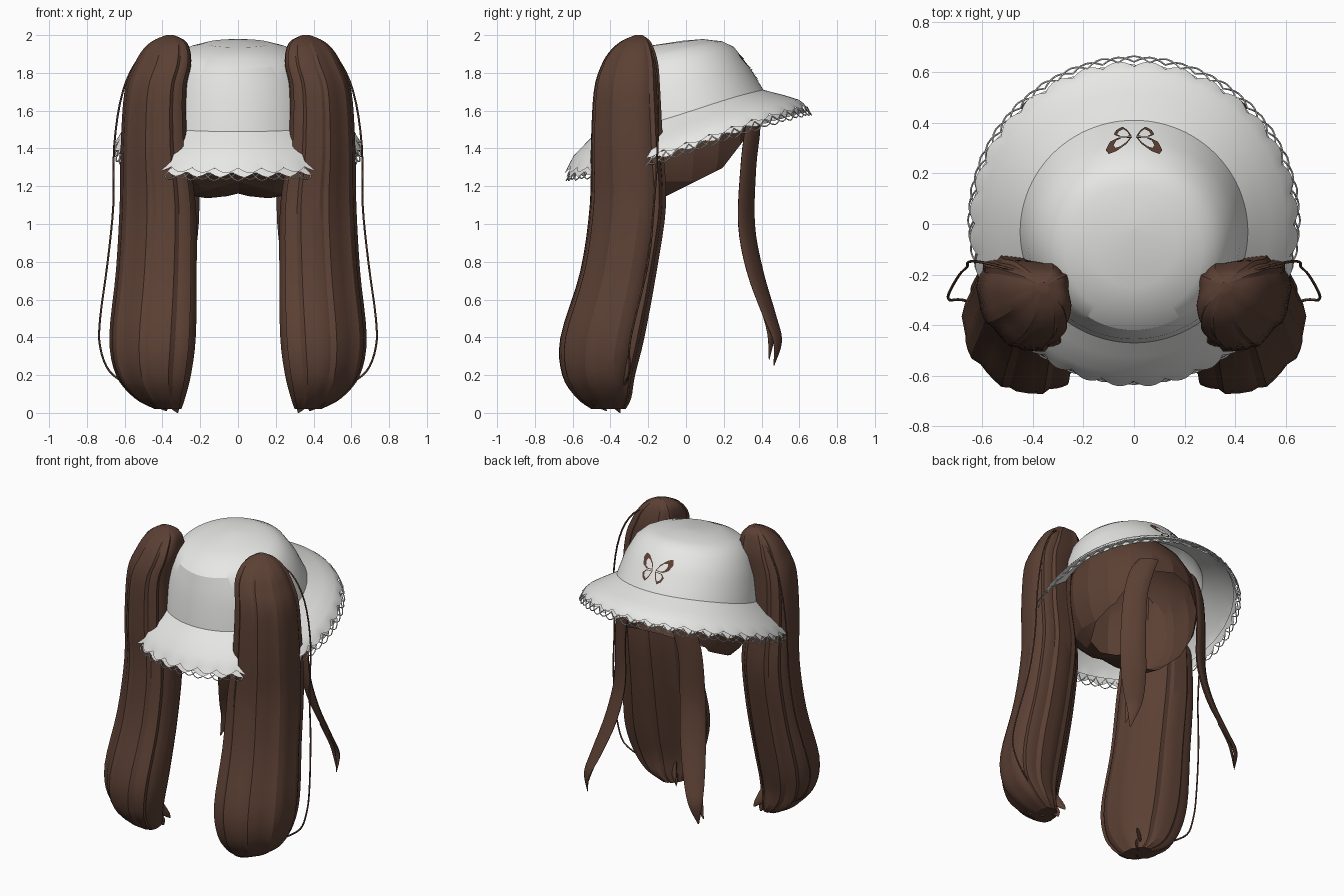
import bpy, bmesh, math
from mathutils import Vector
from mathutils.bvhtree import BVHTree

if "Cube" in bpy.data.objects:
    bpy.data.objects.remove(bpy.data.objects["Cube"], do_unlink=True)


def material(name, rgb):
    m = bpy.data.materials.new(name)
    m.use_nodes = True
    m.diffuse_color = (*rgb, 1)
    m.node_tree.nodes["Principled BSDF"].inputs["Base Color"].default_value = (*rgb, 1)
    return m


WHITE = material("hat white", (0.8, 0.8, 0.79))
BROWN = material("hair brown", (0.105, 0.051, 0.034))


def activate(ob):
    bpy.ops.object.select_all(action="DESELECT")
    ob.select_set(True)
    bpy.context.view_layer.objects.active = ob


def finish(name, bm, mat, angle=30):
    bmesh.ops.recalc_face_normals(bm, faces=bm.faces)
    me = bpy.data.meshes.new(name)
    bm.to_mesh(me)
    bm.free()
    ob = bpy.data.objects.new(name, me)
    bpy.context.collection.objects.link(ob)
    me.materials.append(mat)
    activate(ob)
    bpy.ops.object.shade_smooth_by_angle(angle=math.radians(angle))


def loft(rings, caps=False):
    bm = bmesh.new()
    loops = [[bm.verts.new(p) for p in ring] for ring in rings]
    n = len(loops[0])
    for a, b in zip(loops, loops[1:]):
        for j in range(n):
            k = (j + 1) % n
            bm.faces.new((a[j], a[k], b[k], b[j]))
    if caps:
        bm.faces.new(loops[0])
        bm.faces.new(loops[-1])
    return bm


def smooth_rows(rows, steps=4):
    # Catmull-Rom through rows of numbers
    vs = [Vector(r) for r in rows]
    out = []
    for i in range(len(vs) - 1):
        p0, p1, p2, p3 = vs[max(i - 1, 0)], vs[i], vs[i + 1], vs[min(i + 2, len(vs) - 1)]
        for s in range(steps):
            t = s / steps
            out.append(p1 + (p2 - p0) * (t / 2) + (p0 * 2 - p1 * 5 + p2 * 4 - p3) * (t * t / 2)
                       + (p1 * 3 - p0 - p2 * 3 + p3) * (t ** 3 / 2))
    return out + [vs[-1]]


def thread(name, pts, radius, mat, cyclic=False):
    cu = bpy.data.curves.new(name, "CURVE")
    cu.dimensions = "3D"
    cu.bevel_depth = radius
    cu.bevel_resolution = 0
    sp = cu.splines.new("POLY")
    sp.points.add(len(pts) - 1)
    for point, p in zip(sp.points, pts):
        point.co = (*p, 1)
    sp.use_cyclic_u = cyclic
    ob = bpy.data.objects.new(name, cu)
    bpy.context.collection.objects.link(ob)
    cu.materials.append(mat)
    activate(ob)
    bpy.ops.object.convert(target="MESH")


# Tilted sun hat: rings of (centre y, radius x, radius y, centre z, tilt, sag)
SCALLOPS, SEG = 32, 192


def hat_point(a, cy, rx, ry, z, tilt, sag):
    c, s = math.cos(a), math.sin(a)
    return Vector((rx * c, cy + ry * s, z + tilt * ry * s - sag * c * c * (1 - 1.5 * s)))


HAT = [
    (-0.02, 0.001, 0.001, 1.970, 0.10, 0),
    (-0.08, 0.17, 0.17, 1.957, 0.13, 0),
    (-0.11, 0.27, 0.26, 1.922, 0.19, 0),
    (-0.115, 0.32, 0.305, 1.895, 0.24, 0),
    (-0.09, 0.37, 0.345, 1.843, 0.27, 0),
    (-0.06, 0.42, 0.395, 1.740, 0.23, 0.01),
    (-0.03, 0.45, 0.44, 1.600, 0.25, 0.02),
    (0.0, 0.535, 0.525, 1.557, 0.235, 0.03),
    (0.0, 0.60, 0.595, 1.510, 0.25, 0.03),
    (0.0, 0.63, 0.622, 1.475, 0.265, 0.03),
]
angles = [math.tau * i / SEG for i in range(SEG)]
rings = [[hat_point(a, *r) for a in angles] for r in HAT]


def scallop(a, phase=0.0):
    return abs(math.sin(a * SCALLOPS / 2 + phase))


def edge(a, grow, drop, shift=0.0):
    return hat_point(a, shift, 0.63 + grow, 0.622 + grow, 1.468 - drop, 0.268, 0.03)


rings.append([edge(a, 0.002 + 0.02 * scallop(a), 0.005 + 0.02 * scallop(a)) for a in angles])
bm = loft(rings)
surface = BVHTree.FromBMesh(bm)
finish("sun_hat", bm, WHITE)

# Lace: a ruffle and looping threads below the brim edge
ruffle = [[edge(a, -0.01, 0.01) for a in angles],
          [edge(a, 0.012 * scallop(a, 0.8), 0.025 + 0.025 * scallop(a, 0.8)) for a in angles]]
finish("lace_ruffle", loft(ruffle), WHITE)
for i, (phase, size) in enumerate([(0, 0.045), (math.pi / 2, 0.05)]):
    pts = [edge(a, 0.004 + size * 0.45 * scallop(a, phase), 0.015 + size * scallop(a, phase), 0.015)
           for a in angles]
    thread(f"lace_thread_{i + 1}", pts, 0.0035, WHITE, cyclic=True)

# Butterfly outline, draped on the face side of the crown
UPPER = [(0.008, 1.825), (0.03, 1.86), (0.07, 1.89), (0.1, 1.895), (0.112, 1.87), (0.095, 1.835),
         (0.06, 1.82)]
LOWER = [(0.008, 1.82), (0.06, 1.815), (0.08, 1.795), (0.07, 1.77), (0.045, 1.755), (0.025, 1.78)]


def drape(x, z):
    hit = surface.ray_cast(Vector((x, 2, z)), Vector((0, -1, 0)))[0]
    return hit + Vector((0, 0.005, 0.0035))


for side, sx in (("left", 1), ("right", -1)):
    for label, wing, pull, (fx, fz) in (("upper", UPPER, 0.62, (0.03, 1.835)),
                                        ("lower", LOWER, 0.7, (0.036, 1.805))):
        outer = [drape(sx * x, z) for x, z in wing]
        inner = [drape(sx * (fx + (x - fx) * pull), fz + (z - fz) * pull) for x, z in wing]
        finish(f"butterfly_{label}_wing_{side}", loft([outer, inner]), BROWN)

# Hair cap under the hat: full at the nape, parted in the middle, open towards the face
bm = bmesh.new()
bmesh.ops.create_uvsphere(bm, u_segments=18, v_segments=14, radius=1)
for v in bm.verts:
    x, y, z = v.co
    if z < 0:
        v.co /= (math.hypot(x, y) ** 2.6 + abs(z) ** 2.6) ** (1 / 2.6)
    v.co = v.co * 0.415 + Vector((0, -0.03, 1.505))
    if z < -0.5:
        v.co.z += 0.07 * max(0, 1 - abs(v.co.x) / 0.25)
for co, no in (((0, 0.18, 1.29), (0, 0.5, -1)), ((0, 0.25, 1.37), (0, 1.3, -1))):
    bmesh.ops.bisect_plane(bm, geom=bm.verts[:] + bm.edges[:] + bm.faces[:],
                           plane_co=co, plane_no=no, clear_outer=True)
finish("hair_cap", bm, BROWN, 18)

# Pigtail sections: height, inner x, outer x, back y, face-side y
PIGTAIL = smooth_rows([
    (2.00, 0.34, 0.38, -0.27, -0.23),
    (1.97, 0.28, 0.45, -0.34, -0.19),
    (1.92, 0.255, 0.505, -0.40, -0.165),
    (1.84, 0.25, 0.55, -0.45, -0.145),
    (1.70, 0.275, 0.60, -0.49, -0.135),
    (1.40, 0.265, 0.62, -0.505, -0.12),
    (1.10, 0.225, 0.625, -0.51, -0.105),
    (0.75, 0.22, 0.645, -0.56, -0.155),
    (0.40, 0.225, 0.68, -0.665, -0.22),
    (0.20, 0.25, 0.645, -0.655, -0.27),
    (0.08, 0.28, 0.55, -0.58, -0.29),
    (0.02, 0.30, 0.44, -0.50, -0.32),
])


def pigtail_ring(k, sx, n=40):
    z, x0, x1, y0, y1 = PIGTAIL[k]
    ring = []
    for j in range(n):
        a = math.tau * j / n + 0.004 * k
        c, s = math.cos(a), math.sin(a)
        if c * s > 0:                           # full outer face side and inner back
            power = 0.52
        elif c > 0:                             # flattened outer back
            power = 1.4
        else:                                   # inner face side, flatter lower down
            power = 1.4 - 0.7 * min(1, max(0, (z - 1.5) / 0.3))
        r = 1.01 - 0.07 * (j % 4) / 3           # overlapping locks
        ring.append(Vector((
            sx * ((x0 + x1) / 2 + (x1 - x0) / 2 * r * math.copysign(abs(c) ** power, c)),
            (y0 + y1) / 2 + (y1 - y0) / 2 * r * math.copysign(abs(s) ** power, s), z)))
    return ring


def ribbon(name, rows, sx, mat, axis=(-0.84, 0.54), steps=4, n=10):
    # Flat lens-shaped lock along rows of (x, y, z, half width)
    rings = []
    for x, y, z, w in smooth_rows(rows, steps):
        ring = []
        for j in range(n):
            u = w * math.cos(math.tau * j / n)
            t = 0.25 * w * math.sin(math.tau * j / n)
            ring.append(Vector((sx * (x + axis[0] * u + axis[1] * t),
                                y + axis[1] * u - axis[0] * t, z)))
        rings.append(ring)
    finish(name, loft(rings, caps=True), mat)


CURL = [(0.38, -0.21, 1.96), (0.52, -0.17, 1.88), (0.61, -0.15, 1.7), (0.655, -0.15, 1.42),
        (0.66, -0.17, 1.1), (0.69, -0.2, 0.8), (0.73, -0.27, 0.5), (0.73, -0.3, 0.35),
        (0.68, -0.3, 0.22), (0.57, -0.33, 0.14)]
LOCK = [(0.18, 0.36, 1.58, 0.06), (0.23, 0.35, 1.48, 0.075), (0.265, 0.33, 1.3, 0.075),
        (0.275, 0.32, 1.0, 0.08), (0.31, 0.365, 0.75, 0.08), (0.37, 0.44, 0.52, 0.065),
        (0.41, 0.485, 0.38, 0.042), (0.42, 0.465, 0.25, 0.004)]
FORK = [(0.35, 0.42, 0.56, 0.05), (0.4, 0.45, 0.42, 0.035), (0.44, 0.44, 0.28, 0.003)]
TIPS = [[(0.37, -0.39, 0.16, 0.06), (0.33, -0.34, 0.08, 0.04), (0.3, -0.31, 0.04, 0.004)],
        [(0.4, -0.42, 0.12, 0.07), (0.35, -0.38, 0.05, 0.05), (0.32, -0.35, 0.0, 0.004)],
        [(0.44, -0.5, 0.1, 0.07), (0.41, -0.46, 0.04, 0.05), (0.38, -0.42, 0.01, 0.004)]]

for side, sx in (("left", 1), ("right", -1)):
    bm = loft([pigtail_ring(k, sx) for k in range(len(PIGTAIL))], caps=True)
    finish(f"pigtail_{side}", bm, BROWN, 24)
    thread(f"loose_curl_{side}", [(sx * x, y, z) for x, y, z in smooth_rows(CURL)], 0.0055, BROWN)
    # Face-framing lock that splits into two points
    ribbon(f"face_lock_{side}", LOCK, sx, BROWN)
    ribbon(f"face_lock_fork_{side}", FORK, sx, BROWN)
    for i, tip in enumerate(TIPS):
        ribbon(f"pigtail_tip_{side}_{i + 1}", tip, sx, BROWN, axis=(0.8, -0.6))
